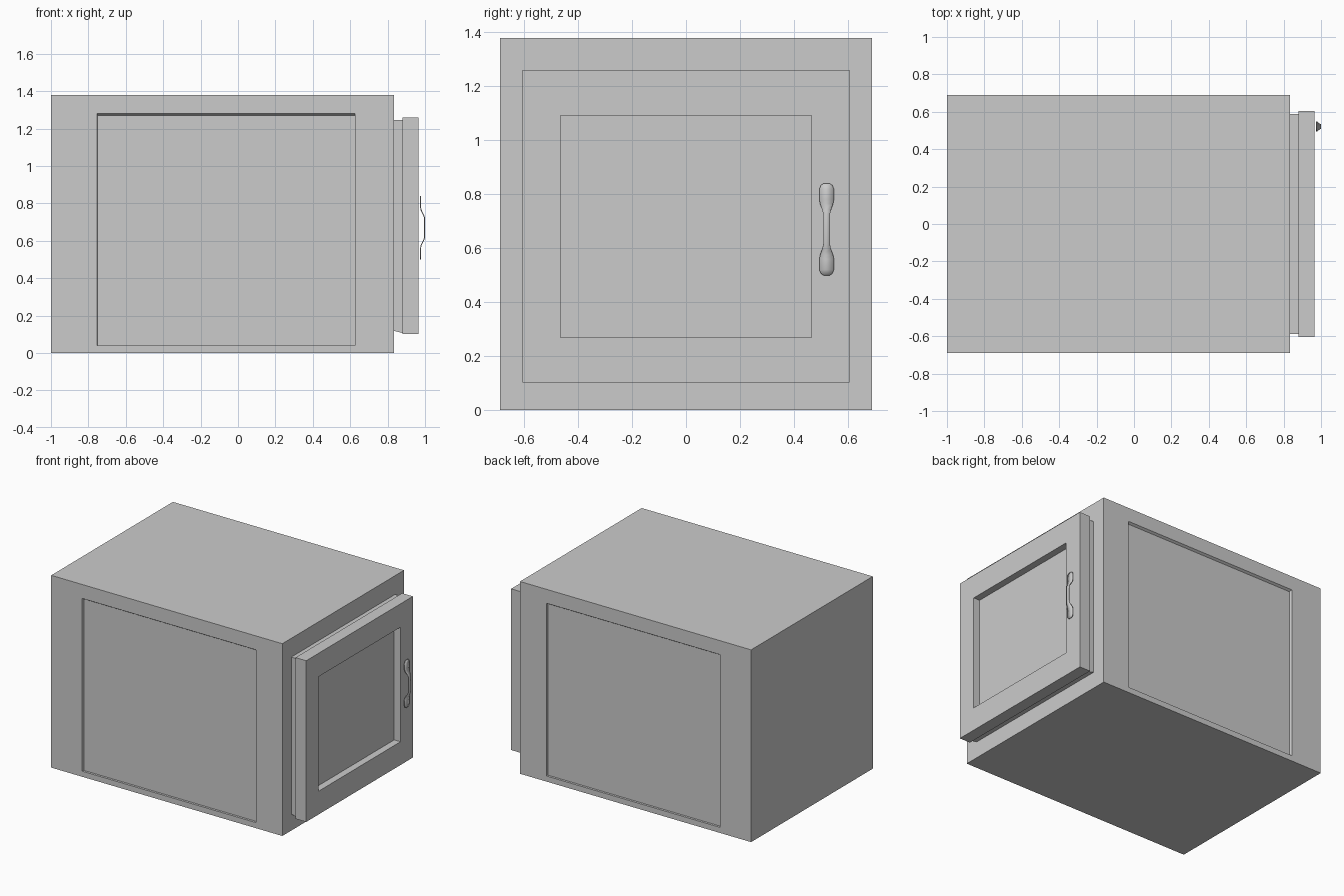
import bpy, bmesh
from mathutils import Vector

if "Cube" in bpy.data.objects:
    bpy.data.objects.remove(bpy.data.objects["Cube"])


def finish(name, bm):
    bmesh.ops.recalc_face_normals(bm, faces=bm.faces[:])
    mesh = bpy.data.meshes.new(name)
    bm.to_mesh(mesh)
    bm.free()
    obj = bpy.data.objects.new(name, mesh)
    bpy.context.collection.objects.link(obj)
    return obj


def box(lo, hi):
    bm = bmesh.new()
    bmesh.ops.create_cube(bm, size=1)
    for v in bm.verts:
        v.co = [hi[i] if v.co[i] > 0 else lo[i] for i in range(3)]
    bm.normal_update()
    return bm


def fit(face, axis, a, b, level):
    # Move a rectangular face onto the range a..b of its two in-plane axes
    u, w = [i for i in range(3) if i != axis]
    c = face.calc_center_median()
    for v in face.verts:
        co = v.co.copy()
        co[u] = b[0] if v.co[u] > c[u] else a[0]
        co[w] = b[1] if v.co[w] > c[w] else a[1]
        co[axis] = level
        v.co = co


def recess(bm, normal, axis, rim, floor, depth):
    n = Vector(normal)
    face = max(bm.faces, key=lambda f: f.normal.dot(n))
    level = face.calc_center_median()[axis]
    bmesh.ops.inset_individual(bm, faces=[face], thickness=0.05)
    fit(face, axis, *rim, level)
    bmesh.ops.inset_individual(bm, faces=[face], thickness=0.01)
    fit(face, axis, *floor, level - n[axis] * depth)
    bm.normal_update()


# Cabinet body with a shallow panel sunk into each side
bm = box((-1, -0.69, 0), (0.835, 0.69, 1.38))
for s in (-1, 1):
    recess(bm, (0, s, 0), 1, ((-0.755, 0.04), (0.625, 1.28)),
           ((-0.75, 0.04), (0.625, 1.27)), 0.016)
finish("cabinet_body", bm)

# Door seal between body and door, its underside slightly sloped
bm = box((0.835, -0.588, 0.118), (0.88, 0.588, 1.245))
for v in bm.verts:
    if v.co.x > 0.85 and v.co.z < 0.5:
        v.co.z = 0.107
finish("door_seal", bm)

# Door with a sunken window
bm = box((0.88, -0.605, 0.103), (0.965, 0.605, 1.26))
window = ((-0.465, 0.27), (0.465, 1.092))
recess(bm, (1, 0, 0), 0, window, window, 0.05)
finish("door", bm)

# Handle: thin bent strip, half profile (height from middle, half width, x)
half = [(0.170, 0.012, 0.976), (0.164, 0.021, 0.976), (0.150, 0.027, 0.976),
        (0.110, 0.027, 0.976), (0.095, 0.024, 0.979), (0.072, 0.016, 0.990),
        (0.055, 0.012, 0.997)]
rows = [(0.67 + h, w, x) for h, w, x in half]
rows += [(0.67 - h, w, x) for h, w, x in reversed(half)]
bm = bmesh.new()
pairs = [[bm.verts.new((x, 0.521 + s * w, z)) for s in (-1, 1)] for z, w, x in rows]
for (a, b), (c, d) in zip(pairs, pairs[1:]):
    bm.faces.new((c, d, b, a))
handle = finish("door_handle", bm)
mod = handle.modifiers.new("thickness", 'SOLIDIFY')
mod.thickness = 0.005
mod.offset = 0
bpy.context.view_layer.objects.active = handle
handle.select_set(True)
bpy.ops.object.shade_smooth_by_angle()
